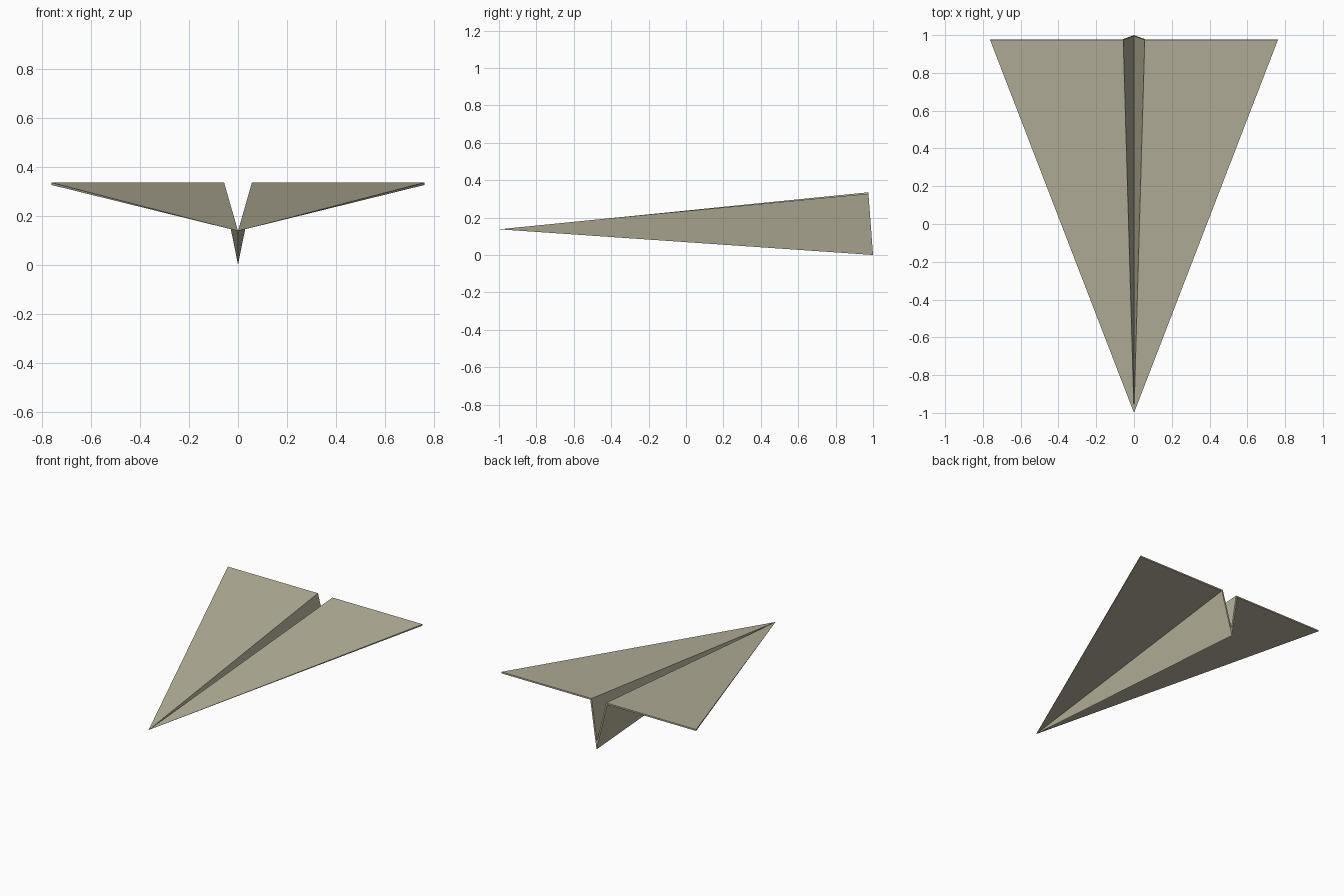
import bpy, bmesh
from mathutils import Vector

if "Cube" in bpy.data.objects:
    bpy.data.objects.remove(bpy.data.objects["Cube"])

# One paper colour
paper = bpy.data.materials.new("beige_paper")
paper.diffuse_color = (0.47, 0.445, 0.33, 1.0)
paper.use_nodes = True
paper.node_tree.nodes["Principled BSDF"].inputs["Base Color"].default_value = paper.diffuse_color

# Rear cross-section of the folded sheet: upper and lower skin (x, z)
half_upper = [(0.762, 0.335), (0.057, 0.335)]
half_lower = [(0.762, 0.325), (0.066, 0.325)]


def mirrored(half, keel_z):
    return half + [(0.0, keel_z)] + [(-x, z) for x, z in reversed(half)]


def rear_point(x, z):
    # The rear edge leans forward towards the top
    return Vector((x, 1.0 - 0.075 * z, z))


bm = bmesh.new()
nose = bm.verts.new((0.0, -1.0, 0.137))
upper = [bm.verts.new(rear_point(*p)) for p in mirrored(half_upper, 0.054)]
lower = [bm.verts.new(rear_point(*p)) for p in mirrored(half_lower, 0.0)]

# Wings and keel walls taper from the rear edge to the nose
for i in range(len(upper) - 1):
    bm.faces.new((nose, upper[i], upper[i + 1]))
    bm.faces.new((nose, lower[i + 1], lower[i]))
    bm.faces.new((upper[i], lower[i], lower[i + 1], upper[i + 1]))

# Thin outer wing edges
bm.faces.new((nose, lower[0], upper[0]))
bm.faces.new((nose, upper[-1], lower[-1]))
bmesh.ops.recalc_face_normals(bm, faces=bm.faces)

mesh = bpy.data.meshes.new("paper_plane")
bm.to_mesh(mesh)
bm.free()
mesh.materials.append(paper)
plane = bpy.data.objects.new("paper_plane", mesh)
bpy.context.collection.objects.link(plane)
